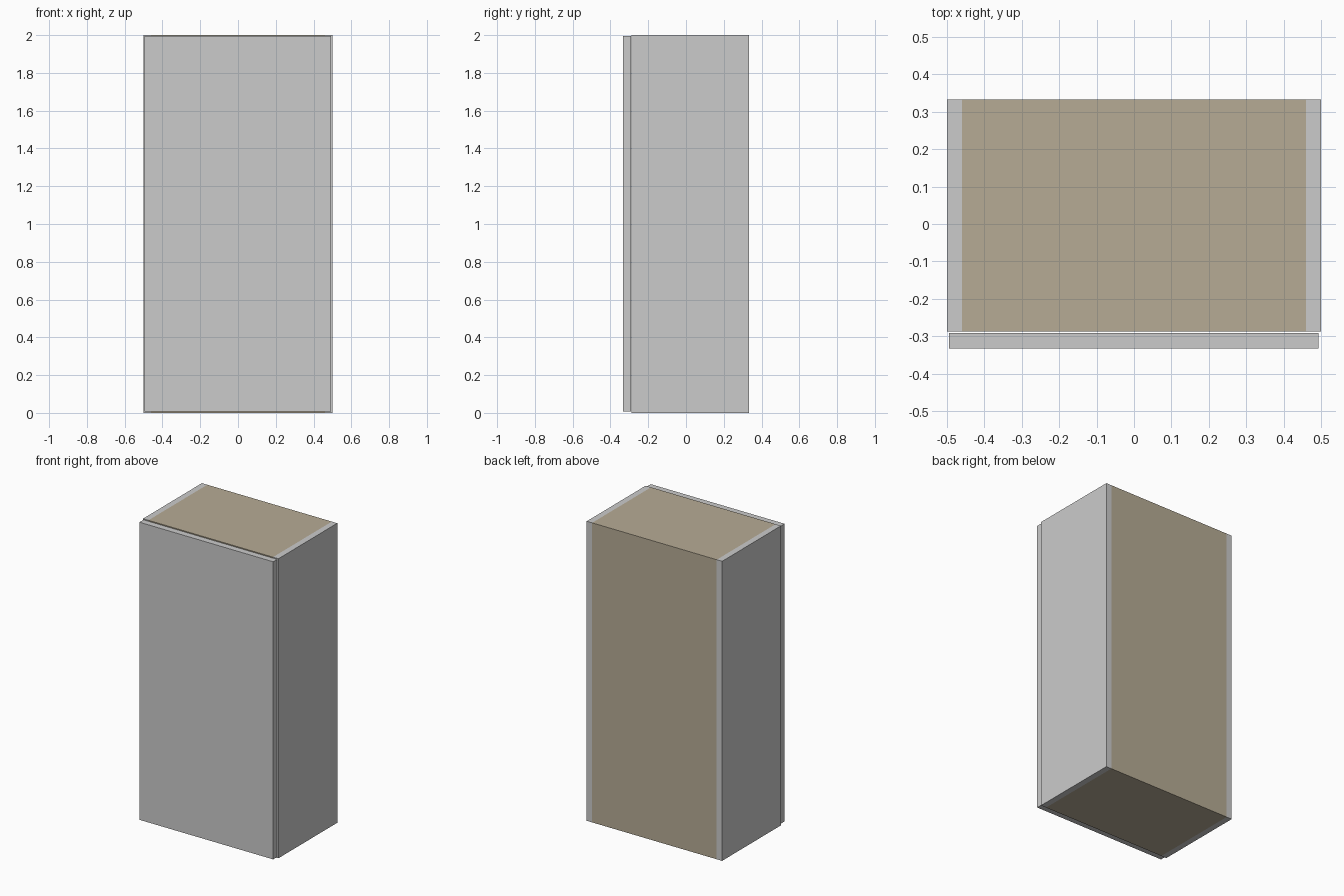
import bpy
import bmesh
from mathutils import Vector

if "Cube" in bpy.data.objects:
    bpy.data.objects.remove(bpy.data.objects["Cube"])

W, H = 0.5, 2.0            # half width, height
FRONT, BACK = -0.288, 0.333  # carcass depth range
T = 0.04                   # board thickness


def box(name, lo, hi, open_sides=()):
    """Axis-aligned box from corner to corner, minus faces whose normal is listed."""
    lo, hi = Vector(lo), Vector(hi)
    bm = bmesh.new()
    bmesh.ops.create_cube(bm, size=1)
    bmesh.ops.scale(bm, vec=hi - lo, verts=bm.verts)
    bmesh.ops.translate(bm, vec=(lo + hi) / 2, verts=bm.verts)
    bm.normal_update()
    drop = [f for f in bm.faces if any(f.normal.dot(Vector(n)) > 0.9 for n in open_sides)]
    if drop:
        bmesh.ops.delete(bm, geom=drop, context='FACES')
    mesh = bpy.data.meshes.new(name)
    bm.to_mesh(mesh)
    bm.free()
    obj = bpy.data.objects.new(name, mesh)
    bpy.context.collection.objects.link(obj)
    return obj


wood = bpy.data.materials.new("beige_board")
wood.diffuse_color = (0.47, 0.41, 0.30, 1)
wood.use_nodes = True
wood.node_tree.nodes["Principled BSDF"].inputs["Base Color"].default_value = wood.diffuse_color

# Top, back and bottom boards as one folded shell, thickened inward
carcass = box("carcass", (-W + T, FRONT, 0), (W - T, BACK, H),
              open_sides=[(0, -1, 0), (1, 0, 0), (-1, 0, 0)])
carcass.data.materials.append(wood)
solid = carcass.modifiers.new("board_thickness", 'SOLIDIFY')
solid.thickness = T
solid.offset = -1
solid.use_even_offset = True

# Side panels
for name, s in (("left_side_panel", -1), ("right_side_panel", 1)):
    xs = sorted((s * W, s * (W - T)))
    box(name, (xs[0], FRONT, 0), (xs[1], BACK, H))

# Door, slightly smaller than the carcass with a fine gap behind it
box("door", (-0.495, -0.333, 0.008), (0.493, -0.291, 1.995))
